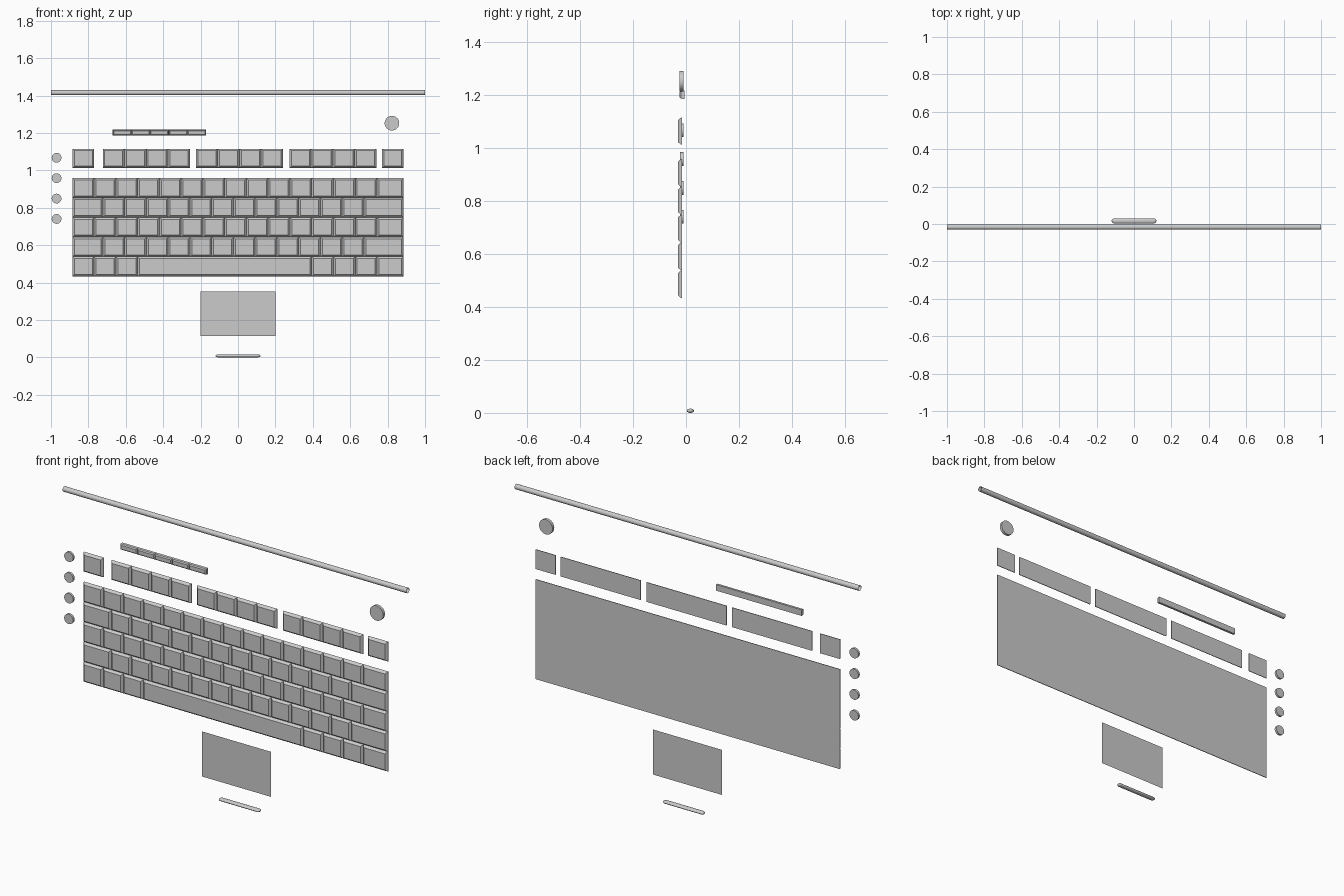
import bpy, bmesh, math
from mathutils import Matrix

if "Cube" in bpy.data.objects:
    bpy.data.objects.remove(bpy.data.objects["Cube"])


def finish(name, bm, smooth=False):
    bmesh.ops.recalc_face_normals(bm, faces=bm.faces)
    me = bpy.data.meshes.new(name)
    bm.to_mesh(me)
    bm.free()
    ob = bpy.data.objects.new(name, me)
    bpy.context.collection.objects.link(ob)
    if smooth:
        bpy.context.view_layer.objects.active = ob
        ob.select_set(True)
        bpy.ops.object.shade_smooth_by_angle(angle=math.radians(35))
        ob.select_set(False)
    return ob


def add_key(bm, x0, x1, z0, z1, back=-0.015, mid=-0.020, front=-0.030, inset=0.010):
    # flat back, short straight side, chamfer to a smaller front face
    rings = []
    for y, d in ((back, 0), (mid, 0.001), (front, inset)):
        rings.append([bm.verts.new(p) for p in (
            (x0 + d, y, z0 + d), (x1 - d, y, z0 + d),
            (x1 - d, y, z1 - d), (x0 + d, y, z1 - d))])
    for a, b in zip(rings, rings[1:]):
        for i in range(4):
            j = (i + 1) % 4
            bm.faces.new((a[i], a[j], b[j], b[i]))
    bm.faces.new(rings[0])
    bm.faces.new(rings[-1])


def key_row(name, spans, z0, z1, **kw):
    bm = bmesh.new()
    for x0, x1 in spans:
        add_key(bm, x0, x1, z0, z1, **kw)
    return finish(name, bm)


def spans_from(widths, start):
    out = []
    for w in widths:
        out.append((start, start + w))
        start += w
    return out


def cylinder(name, x, y0, y1, z, r, axis='X', caps=True):
    bm = bmesh.new()
    bmesh.ops.create_cone(bm, cap_ends=caps, segments=32, radius1=r, radius2=r, depth=y1 - y0)
    rot = Matrix.Rotation(math.pi / 2, 4, axis)
    bm.transform(Matrix.Translation((x, (y0 + y1) / 2 if axis == 'X' else 0, z)) @ rot)
    return bm if name is None else finish(name, bm, True)


# main key rows, bottom to top
HALF, U, PITCH, Z0 = 0.885, 0.1163, 0.105, 0.433
TOTAL = 2 * HALF
edge = TOTAL - 14 * U
even = [U] * 14 + [edge]
wide = [0.163] + [U] * 12
wide.append(TOTAL - sum(wide))
space = [U] * 3 + [8 * U] + [U] * 3 + [edge]
rows = (("space_row", space), ("lower_letter_row", wide), ("middle_letter_row", even),
        ("upper_letter_row", wide), ("number_row", even))
for i, (name, widths) in enumerate(rows):
    z = Z0 + i * PITCH
    key_row(name, spans_from(widths, -HALF), z, z + PITCH)

# function row in separated groups
fn = [(-HALF, -HALF + U), (0.77, HALF)]
for start in (-0.723, -0.225, 0.275):
    fn += spans_from([U] * 4, start)
key_row("function_row", fn, 1.012, 1.115)

# indicator strip
key_row("indicator_strip", spans_from([0.1] * 5, -0.67), 1.185, 1.217,
        back=-0.005, mid=-0.019, front=-0.024, inset=0.006)

# round buttons
cylinder("power_button", 0.823, -0.025, -0.010, 1.252, 0.039)
for i, z in enumerate((0.740, 0.849, 0.958, 1.067)):
    cylinder(f"side_button_{i + 1}", -0.970, -0.022, -0.010, z, 0.026)

# open hinge tube across the top
hinge = cylinder(None, 0, -1, 1, 1.415, 0.0135, 'Y', False)
bmesh.ops.translate(hinge, verts=hinge.verts, vec=(0, -0.0165, 0))
finish("hinge_tube", hinge, True)

# flat touchpad
bm = bmesh.new()
bm.faces.new([bm.verts.new((x, -0.013, z)) for x, z in
              ((-0.2, 0.115), (0.2, 0.115), (0.2, 0.352), (-0.2, 0.352))])
finish("touchpad", bm)

# rounded lid catch at the bottom
bm = bmesh.new()
bmesh.ops.create_uvsphere(bm, u_segments=24, v_segments=12, radius=1)
for v in bm.verts:
    side = 0 if abs(v.co.x) < 1e-4 else math.copysign(0.106, v.co.x)
    v.co = (v.co.x * 0.0135 + side, v.co.y * 0.0135 + 0.0165, v.co.z * 0.008 + 0.008)
finish("lid_catch", bm, True)
